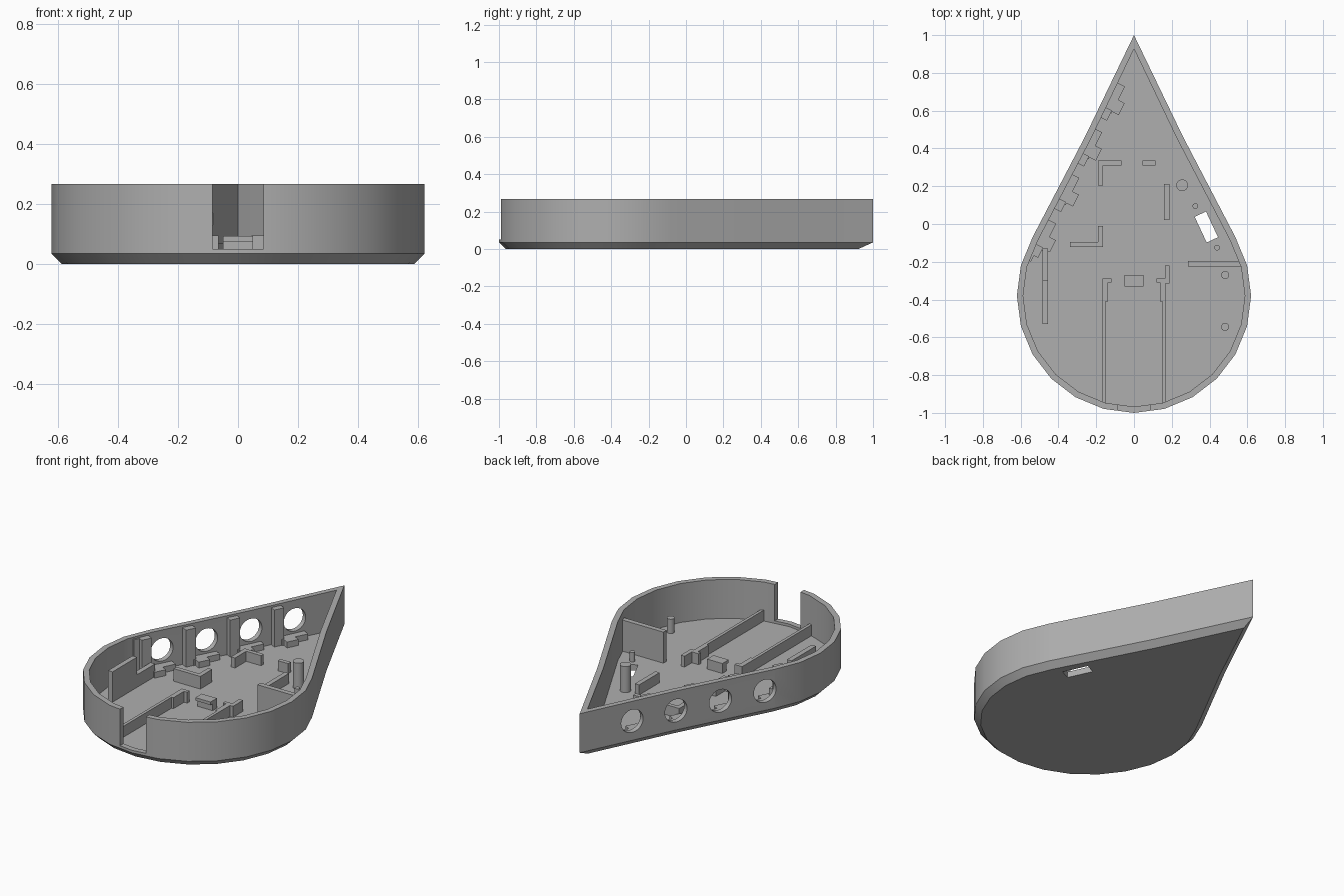
import bpy, bmesh
from math import sin, cos, radians, atan2
from mathutils import Vector, Matrix

cube = bpy.data.objects.get("Cube")
if cube:
    bpy.data.objects.remove(cube, do_unlink=True)

grey = bpy.data.materials.new("plain_grey")
grey.use_nodes = True
grey.diffuse_color = (0.43, 0.43, 0.43, 1)
grey.node_tree.nodes["Principled BSDF"].inputs["Base Color"].default_value = (0.43, 0.43, 0.43, 1)

FLOOR, TOP, WALL, CHAMFER = 0.035, 0.267, 0.033, 0.035
RADIUS, CENTRE_Y = 0.62, -0.38


def finish(name, bm):
    bmesh.ops.recalc_face_normals(bm, faces=bm.faces)
    mesh = bpy.data.meshes.new(name)
    bm.to_mesh(mesh)
    bm.free()
    mesh.materials.append(grey)
    obj = bpy.data.objects.new(name, mesh)
    bpy.context.collection.objects.link(obj)
    return obj


def box(name, x0, x1, y0, y1, z0, z1, frame=Matrix()):
    bm = bmesh.new()
    bmesh.ops.create_cube(bm, size=1)
    for v in bm.verts:
        v.co = frame @ Vector((x0 + (v.co.x + 0.5) * (x1 - x0),
                               y0 + (v.co.y + 0.5) * (y1 - y0),
                               z0 + (v.co.z + 0.5) * (z1 - z0)))
    return finish(name, bm)


def cylinder(name, radius, depth, matrix, sides=24):
    bm = bmesh.new()
    bmesh.ops.create_cone(bm, cap_ends=True, segments=sides, radius1=radius,
                          radius2=radius, depth=depth, matrix=matrix)
    return finish(name, bm)


def smooth(obj):
    bpy.ops.object.select_all(action='DESELECT')
    obj.select_set(True)
    bpy.context.view_layer.objects.active = obj
    bpy.ops.object.shade_smooth_by_angle(angle=radians(30))


def outline(inset):
    """Teardrop: round front, slightly hollow sides, pointed back."""
    r = RADIUS - inset
    arc = [(r * cos(radians(a)), CENTRE_Y + r * sin(radians(a)))
           for a in range(30, -211, -15)]
    mid_x, mid_y = 0.258 - 0.894 * inset, 0.465 - 0.449 * inset
    return [(0, 1 - 2.226 * inset), (mid_x, mid_y)] + arc + [(-mid_x, mid_y)]


# Tray shell: chamfered base, wall and floor as stacked rings
bm = bmesh.new()
rings = []
for inset, z in ((CHAMFER, 0), (0, CHAMFER), (0, TOP), (WALL, TOP), (WALL, FLOOR)):
    rings.append([bm.verts.new((x, y, z)) for x, y in outline(inset)])
for low, high in zip(rings, rings[1:]):
    for i in range(len(low)):
        j = (i + 1) % len(low)
        bm.faces.new((low[i], low[j], high[j], high[i]))
bm.faces.new(rings[0])
bm.faces.new(rings[-1])
shell = finish("tray_shell", bm)

# Local frame of the straight right wall: x along it from the tip, y inwards
along = Vector((-0.537, -1.07, 0)).normalized()
inward = Vector((-along.y, along.x, 0))
wall_frame = Matrix((along, inward, (0, 0, 1))).transposed().to_4x4()
wall_frame.translation = (0, 1, 0)
bays = [(1 - y) / 0.894 for y in (0.71, 0.468, 0.226, -0.016)]

# Openings: cable gap, floor slot and four round holes
cutters = [box("gap_cutter", -0.085, 0.085, -1.1, -0.93, 0.05, 0.4)]
slot = Matrix.Translation((0.383, -0.016, 0)) @ Matrix.Rotation(radians(25), 4, 'Z')
cutters.append(box("slot_cutter", -0.033, 0.033, -0.075, 0.075, -0.1, 0.1, slot))
for d in bays:
    turn = Matrix.Translation((d, 0, 0.15)) @ Matrix.Rotation(radians(90), 4, 'X')
    cutters.append(cylinder("hole_cutter", 0.068, 0.2, wall_frame @ turn, 32))
bpy.context.view_layer.objects.active = shell
for c in cutters:
    c.hide_render = True
    mod = shell.modifiers.new("opening", 'BOOLEAN')
    mod.operation, mod.solver, mod.object = 'DIFFERENCE', 'EXACT', c
    bpy.ops.object.modifier_apply(modifier=mod.name)
for c in cutters:
    bpy.data.objects.remove(c, do_unlink=True)
smooth(shell)

# Posts and low stepped ledges along the holed wall
for i, d in enumerate(bays, 1):
    box(f"wall_post_{i}", d + 0.085, d + 0.145, 0.02, 0.075, FLOOR - 0.01, 0.255, wall_frame)
    box(f"ledge_{i}", d - 0.06, d + 0.1, 0.02, 0.08, FLOOR - 0.01, 0.07, wall_frame)
    box(f"ledge_step_{i}", d + 0.02, d + 0.09, 0.08, 0.118, FLOOR - 0.01, 0.07, wall_frame)
box("end_post", bays[-1] + 0.145, bays[-1] + 0.18, 0.02, 0.05, FLOOR - 0.01, 0.255, wall_frame)

# Floor fittings: x range, y range, top height
B = FLOOR - 0.005
fittings = {
    "back_corner_bracket_long": (-0.19, -0.065, 0.31, 0.335, 0.095),
    "back_corner_bracket_short": (-0.19, -0.163, 0.205, 0.31, 0.095),
    "back_stop": (0.045, 0.113, 0.31, 0.335, 0.095),
    "side_stop": (0.16, 0.188, 0.02, 0.212, 0.095),
    "front_corner_bracket_long": (-0.338, -0.163, -0.122, -0.095, 0.11),
    "front_corner_bracket_short": (-0.19, -0.163, -0.095, -0.01, 0.11),
    "left_rib": (0.285, 0.57, -0.225, -0.195, 0.22),
    "right_plate": (-0.485, -0.455, -0.53, -0.3, 0.215),
    "right_plate_low": (-0.485, -0.455, -0.3, -0.13, 0.11),
    "left_rail_stop": (0.163, 0.188, -0.315, -0.22, 0.1),
    "clip_stem": (-0.05, 0.05, -0.31, -0.27, 0.076),
}
for name, (x0, x1, y0, y1, top) in fittings.items():
    box(name, x0, x1, y0, y1, B, top)
box("clip_lip", -0.05, 0.05, -0.33, -0.27, 0.076, 0.094)

# Mirrored guide rails with hooked ends
for side, s in (("left", 1), ("right", -1)):
    box(f"{side}_rail", s * 0.15, s * 0.168, -0.955, -0.41, B, 0.1)
    box(f"{side}_rail_head", s * 0.138, s * 0.168, -0.41, -0.31, B, 0.1)
    box(f"{side}_rail_hook", s * 0.118, s * 0.168, -0.31, -0.288, B, 0.1)

# Round pegs
pegs = {"tall_peg": (0.255, 0.205, 0.031, 0.19),
        "slot_peg_back": (0.325, 0.095, 0.015, 0.09),
        "slot_peg_front": (0.44, -0.125, 0.015, 0.09),
        "side_peg_back": (0.482, -0.27, 0.021, 0.12),
        "side_peg_front": (0.482, -0.545, 0.021, 0.12)}
for name, (x, y, r, top) in pegs.items():
    smooth(cylinder(name, r, top - B, Matrix.Translation((x, y, (top + B) / 2))))
